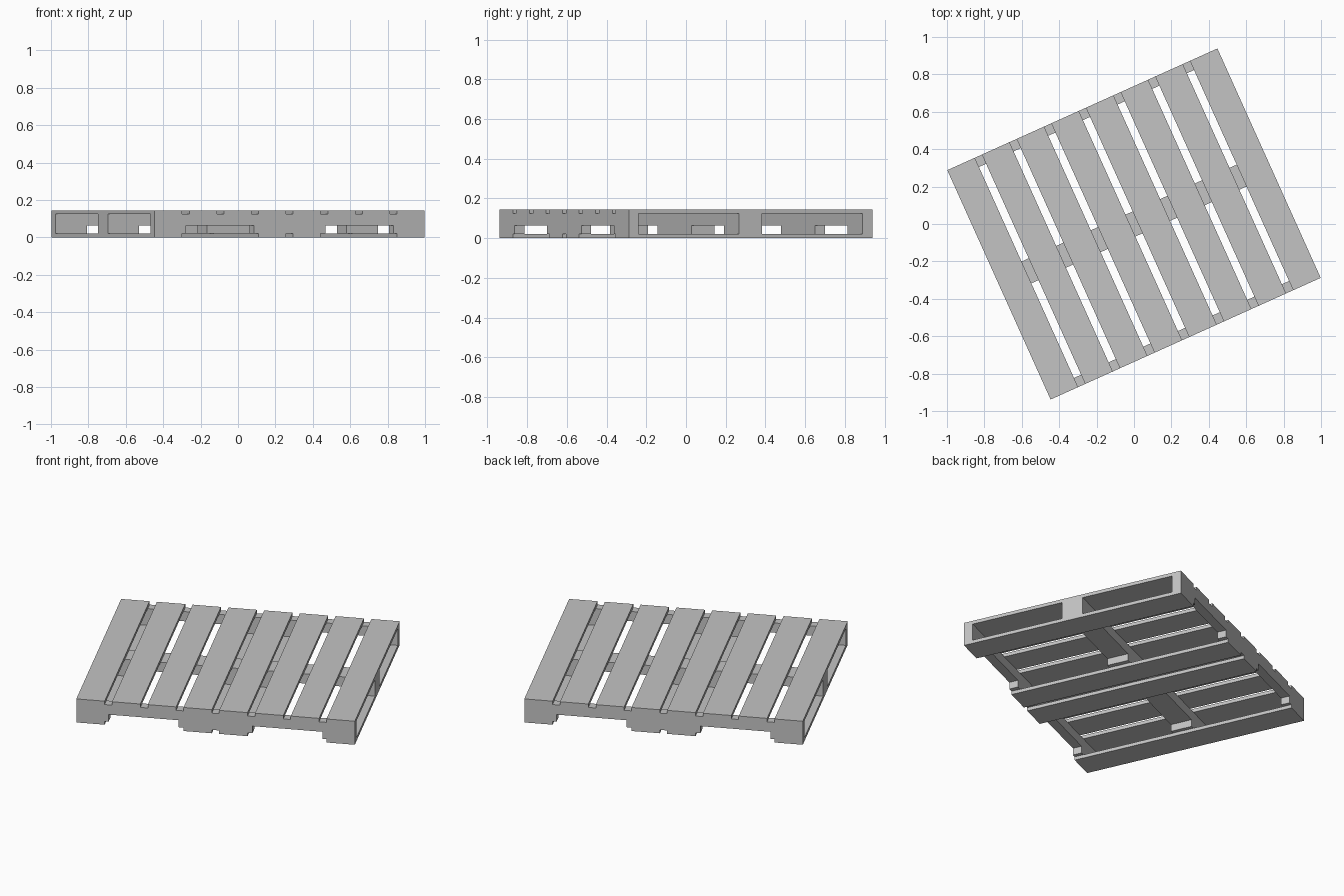
import bpy
import math
from mathutils import Matrix

cube = bpy.data.objects.get("Cube")
if cube:
    bpy.data.objects.remove(cube, do_unlink=True)

# Overall sizes, before the pallet is turned about z
LENGTH, DEPTH, HEIGHT = 1.584, 1.345, 0.145
BOARD = 0.021            # board thickness
GAP = 0.042              # space between boards
COUNT = 8
WIDTH = (LENGTH - GAP * (COUNT - 1)) / COUNT
NOTCH_TOP = 0.064
TURN = Matrix.Rotation(math.radians(24.25), 4, "Z")

grey = bpy.data.materials.new("light grey wood")
grey.use_nodes = True
colour = (0.55, 0.55, 0.55, 1)
grey.diffuse_color = colour
grey.node_tree.nodes["Principled BSDF"].inputs["Base Color"].default_value = colour


def add_mesh(name, verts, faces):
    mesh = bpy.data.meshes.new(name)
    mesh.from_pydata(verts, [], faces)
    mesh.materials.append(grey)
    mesh.transform(TURN)
    obj = bpy.data.objects.new(name, mesh)
    bpy.context.collection.objects.link(obj)
    return obj


def extrude_profile(name, profile, y0, y1):
    """Extrude a counter-clockwise x-z outline from y0 to y1."""
    n = len(profile)
    verts = [(x, y, z) for y in (y0, y1) for x, z in profile]
    faces = [tuple(range(n)), tuple(reversed(range(n, 2 * n)))]
    faces += [(i, i + n, (i + 1) % n + n, (i + 1) % n) for i in range(n)]
    return add_mesh(name, verts, faces)


def board(name, index, z):
    x0 = -LENGTH / 2 + index * (WIDTH + GAP)
    x1 = x0 + WIDTH
    outline = [(x0, z), (x1, z), (x1, z + BOARD), (x0, z + BOARD)]
    return extrude_profile(name, outline, -DEPTH / 2, DEPTH / 2)


# Deck boards on top, and four boards below that leave the fork openings clear
for i in range(COUNT):
    board(f"top_board_{i + 1}", i, HEIGHT - BOARD)
for i in (0, 3, 4, 7):
    board(f"bottom_board_{i + 1}", i, 0)

# Stringers with two fork notches each; the middle one is wider
half, low, high = LENGTH / 2, BOARD, HEIGHT - BOARD
inner, outer = 0.21, 0.608
right_notch = [(inner, low), (inner, NOTCH_TOP), (outer, NOTCH_TOP), (outer, low)]
left_notch = [(-x, z) for x, z in reversed(right_notch)]
stringer = ([(-half, low)] + left_notch + right_notch
            + [(half, low), (half, high), (-half, high)])
edge, thick, middle = DEPTH / 2, 0.054, 0.128
extrude_profile("front_stringer", stringer, -edge, -edge + thick)
extrude_profile("middle_stringer", stringer, -middle / 2, middle / 2)
extrude_profile("back_stringer", stringer, edge - thick, edge)
